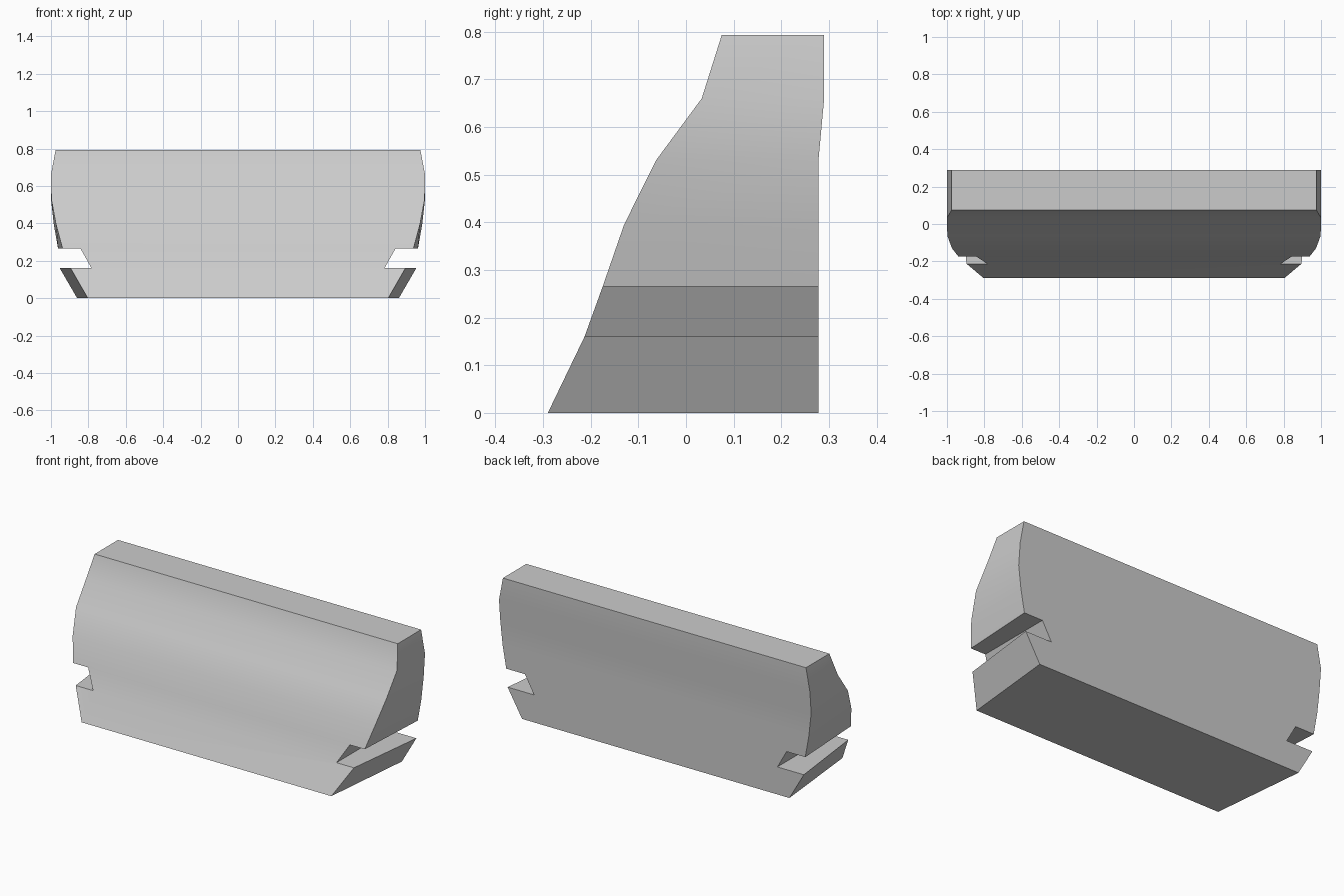
import bpy
import bmesh
import math

cube = bpy.data.objects.get("Cube")
if cube:
    bpy.data.objects.remove(cube, do_unlink=True)

grey = bpy.data.materials.new("light_grey")
grey.use_nodes = True
colour = (0.6, 0.6, 0.6, 1)
grey.diffuse_color = colour
grey.node_tree.nodes["Principled BSDF"].inputs["Base Color"].default_value = colour


def loft(name, rings):
    """Skin a stack of equal-length closed rings and cap both ends."""
    bm = bmesh.new()
    rows = [[bm.verts.new(p) for p in ring] for ring in rings]
    n = len(rows[0])
    for a, b in zip(rows, rows[1:]):
        for i in range(n):
            j = (i + 1) % n
            bm.faces.new((a[i], a[j], b[j], b[i]))
    bm.faces.new(rows[0])
    bm.faces.new(rows[-1])
    bmesh.ops.recalc_face_normals(bm, faces=bm.faces)
    mesh = bpy.data.meshes.new(name)
    bm.to_mesh(mesh)
    bm.free()
    mesh.materials.append(grey)
    obj = bpy.data.objects.new(name, mesh)
    bpy.context.collection.objects.link(obj)
    return obj


# Body: height, front y, back y, front half width, back half width
levels = [
    (0.0, -0.29, 0.278, 0.803, 0.86),
    (0.16, -0.213, 0.278, 0.895, 0.953),
    (0.265, -0.175, 0.278, 0.938, 0.962),
    (0.395, -0.13, 0.278, 0.973, 0.985),
    (0.53, -0.063, 0.278, 0.998, 1.0),
    (0.66, 0.033, 0.29, 1.0, 1.0),
    (0.793, 0.075, 0.29, 0.975, 0.975),
]
body = loft("main_body", [
    [(-wf, yf, z), (wf, yf, z), (wb, yb, z), (-wb, yb, z)]
    for z, yf, yb, wf, wb in levels])

# Slanted notch cut through each end
notch = [(0.783, 0.16), (1.2, 0.16), (1.2, 0.265), (0.842, 0.265)]
cutters = []
for side, label in ((1, "left"), (-1, "right")):
    cutter = loft(label + "_notch_cutter",
                  [[(side * x, y, z) for x, z in notch] for y in (-0.5, 0.5)])
    cutter.hide_render = True
    mod = body.modifiers.new(label + "_notch", "BOOLEAN")
    mod.operation = "DIFFERENCE"
    mod.solver = "EXACT"
    mod.object = cutter
    cutters.append(cutter)

bpy.ops.object.select_all(action="DESELECT")
body.select_set(True)
bpy.context.view_layer.objects.active = body
for mod in list(body.modifiers):
    bpy.ops.object.modifier_apply(modifier=mod.name)
for cutter in cutters:
    bpy.data.objects.remove(cutter, do_unlink=True)

# Soft front curve with crisp ends
bpy.ops.object.shade_smooth_by_angle(angle=math.radians(25))
